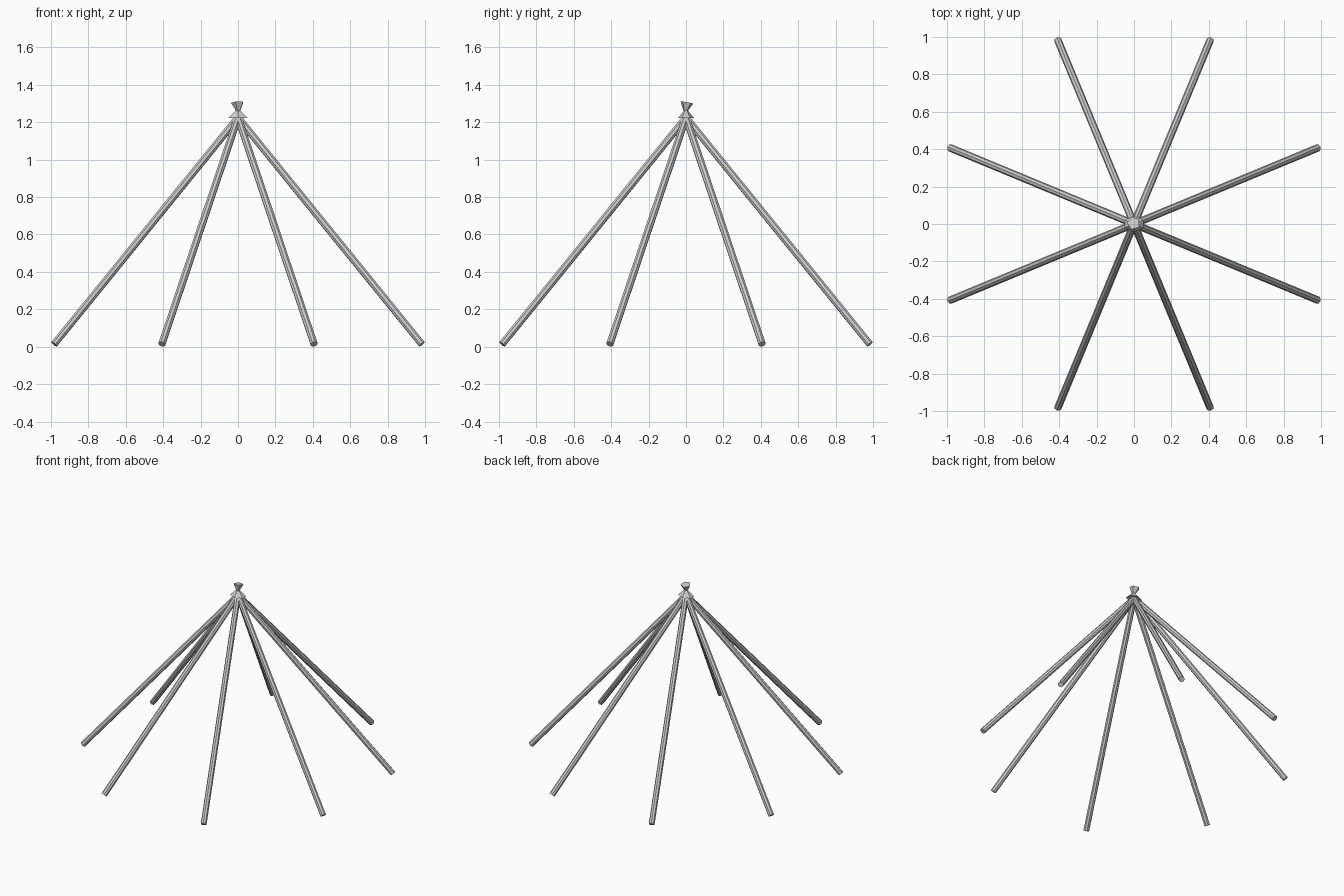
import bpy, math
from mathutils import Vector

if "Cube" in bpy.data.objects:
    bpy.data.objects.remove(bpy.data.objects["Cube"])

APEX = Vector((0, 0, 1.225))


def pole(name, angle):
    # slanted pole from its square-cut foot to the shared apex
    foot = Vector((1.064 * math.cos(angle), 1.064 * math.sin(angle), 0.0135))
    axis = APEX - foot
    bpy.ops.mesh.primitive_cylinder_add(vertices=8, radius=0.02, depth=axis.length,
                                        location=(foot + APEX) / 2)
    ob = bpy.context.object
    ob.name = name
    ob.rotation_euler = axis.to_track_quat('Z', 'Y').to_euler()


def cone(name, sides, r1, r2, z0, z1, scale=(1, 1, 1), rot=(0, 0, 0)):
    bpy.ops.mesh.primitive_cone_add(vertices=sides, radius1=r1, radius2=r2, depth=z1 - z0,
                                    location=(0, 0, (z0 + z1) / 2), rotation=rot)
    ob = bpy.context.object
    ob.name = name
    ob.scale = scale


# eight radiating poles
for i in range(8):
    pole(f"pole_{i + 1}", math.radians(22.5 + 45 * i))

# small skirt over the joint, wider across x
cone("top_skirt", 6, 0.06, 0.006, 1.222, 1.27, (1, 0.72, 1))

# flared tuft on top, slightly tilted
cone("top_tuft", 5, 0.006, 0.036, 1.25, 1.306, rot=(math.radians(-10), 0, 0.3))
